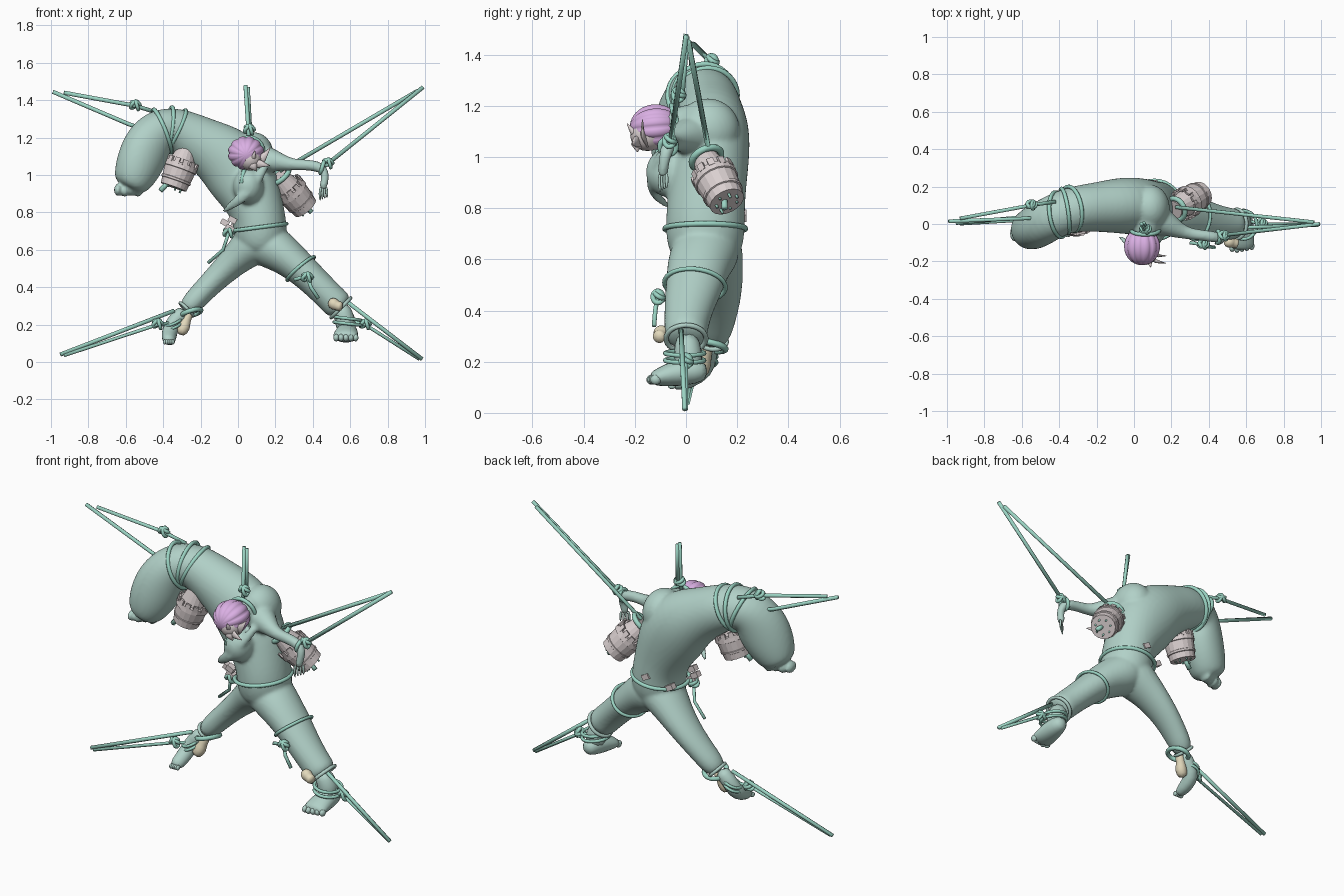
import bpy, bmesh, math
from mathutils import Vector, Matrix

cube = bpy.data.objects.get("Cube")
if cube:
    bpy.data.objects.remove(cube, do_unlink=True)


def material(name, rgb):
    m = bpy.data.materials.new(name)
    m.use_nodes = True
    m.diffuse_color = (*rgb, 1)
    m.node_tree.nodes["Principled BSDF"].inputs["Base Color"].default_value = (*rgb, 1)
    return m


SKIN = material("pale_teal", (.44, .635, .575))
ROPE = material("rope_green", (.33, .66, .55))
HAIR = material("lilac", (.70, .43, .77))
GREY = material("warm_grey", (.70, .63, .63))
TAN = material("sand", (.76, .69, .50))


def loft(bm, pts, n=12, closed=False):
    """Sweep elliptical sections (x, y, z, radius, second radius) along a path."""
    cs = [Vector(p[:3]) for p in pts]
    count, rings, side = len(pts), [], None
    for i, p in enumerate(pts):
        a = cs[i - 1] if closed or i else cs[0]
        b = cs[(i + 1) % count] if closed else cs[min(i + 1, count - 1)]
        t = (b - a).normalized()
        if side is None:
            side = t.cross(Vector((0, 1, 0) if abs(t.y) < .9 else (0, 0, 1)))
        side = (side - t * side.dot(t)).normalized()
        up = side.cross(t)
        ang = [math.tau * k / n for k in range(n)]
        rings.append([bm.verts.new(cs[i] + side * math.cos(w) * p[3] + up * math.sin(w) * p[-1])
                      for w in ang])
    for i in range(count if closed else count - 1):
        r, s = rings[i], rings[(i + 1) % count]
        for k in range(n):
            bm.faces.new((r[k], r[(k + 1) % n], s[(k + 1) % n], s[k]))
    if not closed:
        bm.faces.new(rings[0])
        bm.faces.new(rings[-1])


def ball(bm, c, r, seg=16):
    m = Matrix.Translation(c) @ Matrix.Diagonal((*r, 1))
    bmesh.ops.create_uvsphere(bm, u_segments=seg, v_segments=seg // 2 + 2, radius=1, matrix=m)


def finish(name, bm, mat, sub=0, smooth=True):
    bmesh.ops.recalc_face_normals(bm, faces=bm.faces)
    me = bpy.data.meshes.new(name)
    bm.to_mesh(me)
    bm.free()
    me.materials.append(mat)
    for f in me.polygons:
        f.use_smooth = smooth
    ob = bpy.data.objects.new(name, me)
    bpy.context.collection.objects.link(ob)
    if sub:
        ob.modifiers.new("round", "SUBSURF").levels = sub
        ob.modifiers["round"].render_levels = sub
    return ob


def tube(name, paths, mat, n=10, sub=1):
    bm = bmesh.new()
    for p in paths:
        loft(bm, p, n)
    return finish(name, bm, mat, sub)


def rope(name, *pts, r=.011):
    return tube(name, [[(*p, r) for p in pts]], ROPE, 6, 0)


def loop(name, c, normal, ra, rb, r=.011, mat=ROPE):
    """Closed elliptical loop around a limb; ra lies in the front plane."""
    nrm = Vector(normal).normalized()
    u = nrm.cross((0, 1, 0)).normalized()
    v = u.cross(nrm)
    pts = [(*(Vector(c) + u * ra * math.cos(a) + v * rb * math.sin(a)), r)
           for a in (math.tau * k / 32 for k in range(32))]
    bm = bmesh.new()
    loft(bm, pts, 8, True)
    finish(name, bm, mat)


def knot(name, c, s=.024):
    for k, d in enumerate(((1, 0, .3), (.3, .6, 1), (-.5, .5, .6))):
        loop(f"{name}_turn_{k}", Vector(c) + Vector(d) * s * .4, d, s, s * .8, .01)


# Body: torso bending into the huge arm, trousers, thin arm and neck fused together
bm = bmesh.new()
loft(bm, [(.11, .07, .56, .09, .11), (.12, .075, .65, .15, .155), (.12, .075, .74, .145, .16),
          (.09, .08, .85, .155, .155), (.02, .095, 1.0, .20, .158), (-.07, .10, 1.1, .185, .155),
          (-.2, .09, 1.175, .14, .135), (-.33, .08, 1.24, .13, .125), (-.42, .045, 1.245, .125, .12),
          (-.48, .01, 1.17, .145, .12), (-.525, -.015, 1.065, .14, .12),
          (-.56, -.03, .98, .115, .11), (-.59, -.035, .925, .08, .085)], 14)
loft(bm, [(.1, .08, .67, .12, .13), (.15, .08, .63, .13, .14), (.24, .05, .58, .11, .13),
          (.33, .035, .505, .092, .118), (.43, .01, .41, .083, .1),
          (.51, 0, .33, .083, .088), (.56, 0, .28, .085, .087)])
loft(bm, [(.13, .08, .66, .12, .13), (.08, .09, .63, .12, .14), (0, .115, .56, .09, .115),
          (-.1, .13, .465, .072, .094), (-.2, .12, .365, .063, .078), (-.29, .1, .265, .06, .066)])
loft(bm, [(.08, .05, 1.08, .1), (.14, .02, 1.08, .085), (.21, -.02, 1.075, .055), (.28, -.05, 1.055, .033),
          (.36, -.06, 1.055, .03), (.44, -.07, 1.045, .032), (.47, -.08, 1.01, .024),
          (.46, -.09, .96, .022), (.455, -.09, .92, .022)])
loft(bm, [(.08, .06, 1.13, .09), (.065, -.03, 1.13, .07), (.05, -.1, 1.11, .055)])
ball(bm, (.085, .085, 1.105), (.11, .13, .125))
for k in range(4):
    ball(bm, (-.642 + k * .036, -.05 + k * .012, .92 - .005 * (k % 2)), (.022, .045, .033))
# hanging shirt front and open lapel on the chest
ball(bm, (.055, -.06, .94), (.085, .1, .1))
loft(bm, [(-.085, -.06, .80, .01), (-.03, -.11, .84, .025, .015), (.03, -.14, .885, .032, .02),
          (.085, -.13, .95, .03, .02), (.13, -.085, 1.02, .025, .02), (.16, -.04, 1.08, .02)])
body = finish("body", bm, SKIN, 2)
fuse = body.modifiers.new("fuse", "REMESH")
fuse.mode, fuse.voxel_size, fuse.use_smooth_shade = "VOXEL", .01, True
relax = body.modifiers.new("relax", "SMOOTH")
relax.factor, relax.iterations = .5, 4

# Thin hand fingers
tube("thin_fingers", [[(.443 + k * .01, -.10 + k * .008, .94, .009), (.436 + k * .013, -.105 + k * .01, .9, .008),
                       (.44 + k * .012, -.1 + k * .008, .86 + .006 * k, .005)] for k in range(4)], SKIN, 6)

# Bare feet with toes
tube("left_foot", [[(.54, .0, .31, .05), (.575, .01, .23, .058), (.58, .01, .16, .06)],
                   [(.585, .085, .16, .03), (.585, .04, .165, .055), (.58, -.04, .155, .066, .055),
                    (.575, -.1, .14, .073, .04), (.575, -.14, .133, .066, .026)]], SKIN)
tube("right_foot", [[(-.28, .09, .28, .045), (-.335, .08, .225, .043), (-.365, .07, .17, .046),
                     (-.37, .01, .13, .042), (-.37, -.06, .108, .036, .026)]], SKIN)
bm = bmesh.new()
for k in range(5):
    ball(bm, (.525 + k * .026, -.133 + .005 * abs(k - 1), .13), (.016, .022, .02), 10)
    ball(bm, (-.392 + k * .011, -.055, .107), (.009, .016, .014), 10)
finish("toes", bm, SKIN)
loop("left_cuff", (.55, 0, .29), (.7, 0, -.7), .074, .078, .01, SKIN)
loop("right_cuff", (-.275, .103, .282), (-.7, -.1, -.7), .048, .056, .009, SKIN)

# Sand coloured bone pieces at the ankles
tube("left_ankle_bone", [[(.485, -.085, .325, .026), (.515, -.1, .31, .036), (.53, -.1, .3, .024),
                          (.56, -.11, .295, .032)]], TAN)
tube("right_ankle_bone", [[(-.255, .085, .27, .03), (-.28, .075, .225, .024), (-.285, .065, .19, .038),
                           (-.315, .055, .145, .03)]], TAN)

# Head: grey face with pointed ears, mostly covered by ridged hair
bm = bmesh.new()
ball(bm, (.065, -.15, 1.085), (.062, .068, .062))
finish("face", bm, GREY)
bm = bmesh.new()
bmesh.ops.create_uvsphere(bm, u_segments=72, v_segments=20, radius=1)
for v in bm.verts:
    ridge = .93 + .09 * abs(math.sin(6 * math.atan2(v.co.y, v.co.x))) ** .6
    v.co = Vector((v.co.x * .096 * ridge, v.co.z * .1, v.co.y * .089 * ridge))
    v.co = Matrix.Rotation(math.radians(5), 3, "X") @ v.co + Vector((.043, -.12, 1.117))
finish("hair", bm, HAIR)
tube("pointed_features", [[(.09, -.15, 1.06, .03, .012), (.13, -.17, 1.09, .022, .008), (.172, -.17, 1.145, .002)],
                          [(.08, -.17, 1.06, .03, .015), (.12, -.2, 1.06, .02, .01), (.17, -.21, 1.05, .002)],
                          [(.07, -.17, 1.06, .035), (.085, -.195, 1.045, .022), (.1, -.19, 1.02, .002)],
                          [(.07, -.17, 1.08, .03), (.085, -.21, 1.1, .012), (.09, -.23, 1.13, .002)]], GREY, 8, 0)


# Buckets: tapered staves, notched collar, hollow mouth and loose wires
def bucket(name, start, end, r):
    a, d = Vector(start), Vector(end) - Vector(start)
    profile = ((0, .55), (.4, .78), (.41, .98), (.54, 1), (.55, .94), (.78, .88), (.79, .92),
               (.84, .9), (.85, .84), (1, .8), (1, .7))
    bm = bmesh.new()
    loft(bm, [(*(a + d * t), r * q) for t, q in profile], 18)
    bm.faces.ensure_lookup_table()
    mouth = bmesh.ops.extrude_discrete_faces(bm, faces=[bm.faces[-1]])["faces"]
    bmesh.ops.translate(bm, verts=mouth[0].verts, vec=d * -.3)
    finish(name, bm, GREY, smooth=False)
    q = d.to_track_quat("Z", "Y").to_matrix().to_4x4()
    bm = bmesh.new()
    for k in range(12):
        m = (Matrix.Translation(a + d * .38) @ q @ Matrix.Rotation(math.tau * k / 12, 4, "Z")
             @ Matrix.Translation((r * .93, 0, 0)) @ Matrix.Diagonal((r * .12, r * .3, d.length * .14, 1)))
        bmesh.ops.create_cube(bm, size=1, matrix=m)
    finish(name + "_notches", bm, GREY, smooth=False)
    wires = [[(*(a + d * .68), r * .66), (*(a + d * .75), r * .66)]]
    for k in range(7):
        w = q @ Vector((math.cos(k * .9) * r * .5, math.sin(k * .9) * r * .5, 0))
        wires.append([(*(a + d * .7 + w), .007), (*(a + d * (1.02 + .03 * (k % 3)) + w), .005)])
    tube(name + "_wires", wires, ROPE, 12, 0)


bucket("left_bucket", (.215, .075, .995), (.36, .16, .825), .089)
bucket("right_bucket", (-.27, .03, 1.145), (-.345, .015, .935), .09)
rope("right_bucket_pipe", (-.365, 0, .97), (-.415, -.01, .915), r=.014)
rope("left_bucket_pipe", (.35, .15, .84), (.395, .15, .8), r=.013)
loop("left_bucket_ring", (.225, .08, .995), (.6, .35, -.7), .06, .06, .014)

# Torn grey scraps under the jacket
bm = bmesh.new()
for x, y, z in ((-.03, -.02, .76), (-.07, .01, .745), (-.045, .0, .715), (-.02, .17, .72), (.1, .218, .77)):
    bmesh.ops.create_cube(bm, size=1, matrix=Matrix.Translation((x, y, z)) @ Matrix.Rotation(.5, 4, "Y")
                          @ Matrix.Diagonal((.045, .035, .03, 1)))
finish("torn_scraps", bm, GREY, smooth=False)

# Taut ropes, paired at each anchor
rope("right_arm_rope_low", (-.99, .015, 1.445), (-.58, .03, 1.27), (-.48, .03, 1.24))
rope("right_arm_rope_high", (-.93, .03, 1.44), (-.55, .1, 1.37), (-.42, .12, 1.33))
rope("left_arm_rope", (.99, 0, 1.47), (.48, -.06, 1.06))
rope("left_bucket_rope", (.96, .01, 1.45), (.225, .09, 1.02))
rope("head_rope_front", (.04, 0, 1.48), (.055, -.03, 1.25), (.06, -.04, 1.16))
rope("head_rope_back", (.052, .005, 1.47), (.065, -.015, 1.24))
rope("right_leg_rope_high", (-.95, .005, .04), (-.34, .06, .275))
rope("right_leg_rope_low", (-.93, 0, .035), (-.43, .03, .2), (-.36, .05, .21), r=.009)
rope("left_leg_rope_high", (.985, -.005, .015), (.56, -.02, .34))
rope("left_leg_rope_low", (.97, .0, .015), (.68, 0, .2), (.6, .02, .22), r=.009)

# Bindings and knots
for k, (x, y, z, nz) in enumerate(((-.335, .08, 1.235, .5), (-.37, .07, 1.24, .15), (-.405, .05, 1.235, -.4))):
    loop(f"arm_binding_{k}", (x, y, z), (-1, -.15, nz), .124, .121)
loop("waist_rope", (.11, .075, .72), (-.13, 0, 1), .15, .157)
loop("thigh_rope", (.335, .035, .5), (.6, -.1, -.7), .096, .12, .009)
loop("neck_rope", (.06, -.035, 1.13), (0, 1, .3), .074, .074)
loop("right_ankle_shackle", (-.25, .085, .262), (-.3, .2, 1), .055, .07, .013)
loop("left_wrist_rope", (.45, -.07, 1.04), (1, 0, -.3), .032, .032)
for k in range(2):
    loop(f"left_ankle_rope_{k}", (.585, -.005, .205 + k * .028), (.12, .0, 1), .072, .076, .009)
    loop(f"right_ankle_rope_{k}", (-.35, .07, .19 + k * .022), (-.4, -.2, 1), .047, .05, .008)
for name, c in (("arm", (-.55, .1, 1.37)), ("wrist", (.48, -.065, 1.06)), ("head", (.06, -.03, 1.24)),
                ("right_ankle", (-.43, .03, .2)), ("left_ankle", (.68, 0, .2)),
                ("waist", (-.05, .0, .69)), ("thigh", (.37, -.11, .45))):
    knot(name + "_knot", c)
rope("waist_tail", (-.05, 0, .69), (-.08, .035, .6), (-.16, .055, .53), r=.009)
rope("thigh_tail_long", (.37, -.11, .46), (.39, -.12, .4), (.43, -.125, .34), r=.01)
rope("thigh_tail_short", (.37, -.11, .46), (.3, -.1, .44), r=.01)
rope("chin_tail", (.035, -.1, 1.04), (.02, -.14, .955), r=.012)
